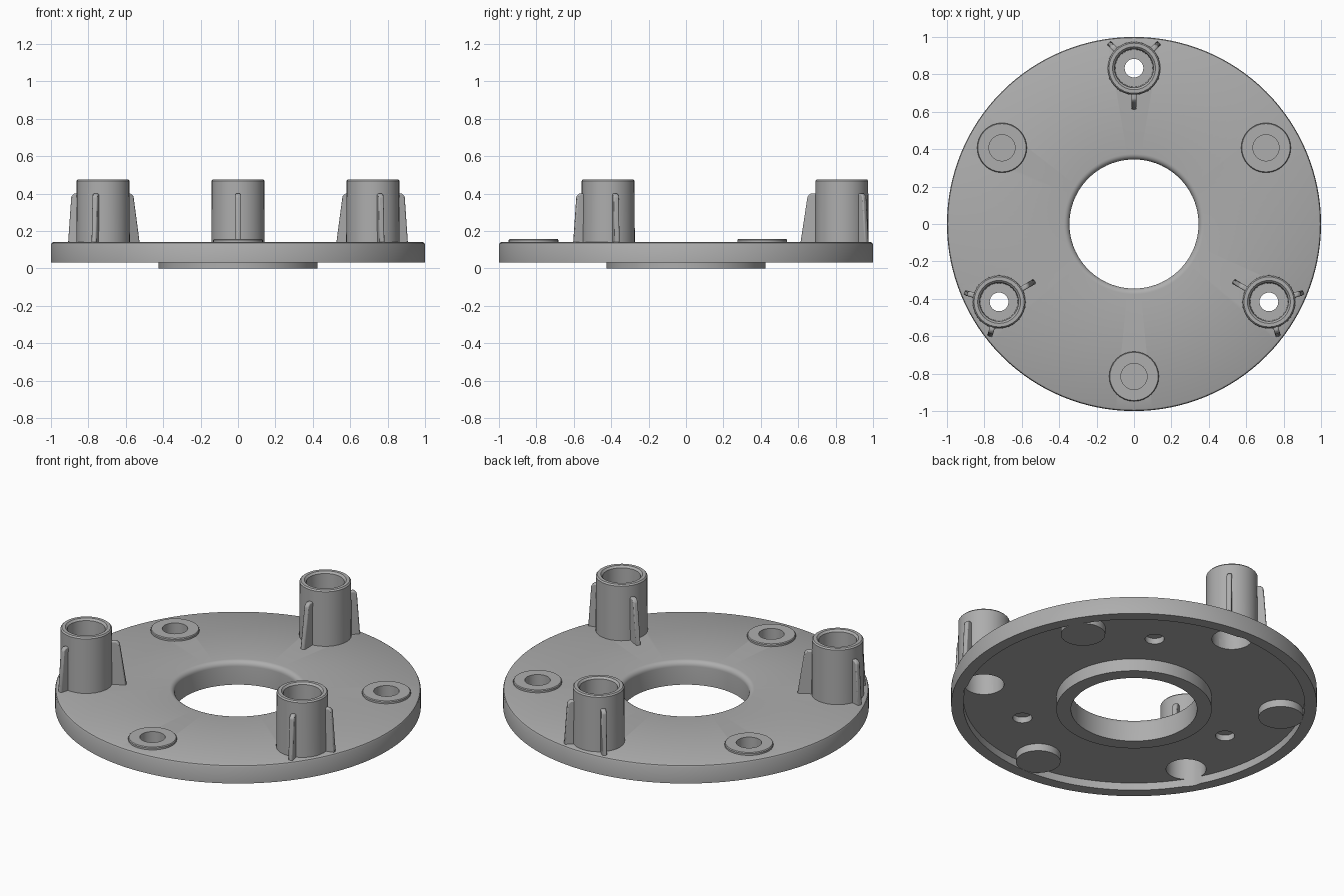
import bpy, bmesh, math
from mathutils import Matrix, Vector

cube = bpy.data.objects.get("Cube")
if cube:
    bpy.data.objects.remove(cube, do_unlink=True)

grey = bpy.data.materials.new("plain grey")
grey.use_nodes = True
tone = (0.42, 0.42, 0.42, 1)
grey.diffuse_color = tone
grey.node_tree.nodes["Principled BSDF"].inputs["Base Color"].default_value = tone


def finish(name, bm, matrix=Matrix()):
    bmesh.ops.recalc_face_normals(bm, faces=bm.faces)
    mesh = bpy.data.meshes.new(name)
    bm.to_mesh(mesh)
    bm.free()
    mesh.transform(matrix)
    mesh.materials.append(grey)
    obj = bpy.data.objects.new(name, mesh)
    bpy.context.collection.objects.link(obj)
    return obj


def smooth(obj):
    bpy.ops.object.select_all(action='DESELECT')
    obj.select_set(True)
    bpy.context.view_layer.objects.active = obj
    bpy.ops.object.shade_smooth_by_angle(angle=math.radians(30))


def lathe(name, profile, sides, matrix=Matrix()):
    """Revolve a closed (radius, height) outline around z."""
    bm = bmesh.new()
    verts = [bm.verts.new((r, 0, z)) for r, z in profile]
    edges = [bm.edges.new((verts[i - 1], v)) for i, v in enumerate(verts)]
    bmesh.ops.spin(bm, geom=verts + edges, cent=(0, 0, 0), axis=(0, 0, 1),
                   angle=math.tau, steps=sides)
    bmesh.ops.remove_doubles(bm, verts=bm.verts, dist=1e-4)
    bmesh.ops.dissolve_degenerate(bm, edges=bm.edges, dist=1e-5)
    return finish(name, bm, matrix)


def polar(radius, degrees):
    a = math.radians(degrees)
    return Vector((radius * math.cos(a), radius * math.sin(a), 0))


def cut(target, radius, low, high, place, sides=32):
    bm = bmesh.new()
    bmesh.ops.create_cone(bm, cap_ends=True, segments=sides, radius1=radius,
                          radius2=radius, depth=high - low)
    tool = finish("cutter", bm, Matrix.Translation(place + Vector((0, 0, (low + high) / 2))))
    tool.hide_render = True
    mod = target.modifiers.new("cut", 'BOOLEAN')
    mod.operation, mod.solver, mod.object = 'DIFFERENCE', 'EXACT', tool
    bpy.context.view_layer.objects.active = target
    bpy.ops.object.modifier_apply(modifier=mod.name)
    bpy.data.objects.remove(tool, do_unlink=True)


def rib(name, angle, base, top, centre):
    """Tapered fin standing against a post."""
    bm = bmesh.new()
    outline = [(0.12, 0.13), (base, 0.13), (top, 0.385), (top - 0.015, 0.4), (0.12, 0.4)]
    face = bm.faces.new([bm.verts.new((x, -0.014, z)) for x, z in outline])
    side = bmesh.ops.extrude_face_region(bm, geom=[face])["geom"]
    bmesh.ops.translate(bm, vec=(0, 0.028, 0),
                        verts=[g for g in side if isinstance(g, bmesh.types.BMVert)])
    obj = finish(name, bm, Matrix.Translation(centre) @ Matrix.Rotation(math.radians(angle), 4, 'Z'))
    bevel = obj.modifiers.new("soft edges", 'BEVEL')
    bevel.width, bevel.segments = 0.007, 2
    smooth(obj)


# Round plate: collar and recess below, rounded lip around the central hole
lip = [(0.375 - 0.03 * math.sin(t), 0.11 + 0.03 * math.cos(t))
       for t in [i * math.pi / 12 for i in range(7)]]
plate = lathe("round_plate", [
    (0.345, 0), (0.425, 0), (0.425, 0.075), (0.934, 0.075), (0.934, 0.03),
    (1, 0.03), (1, 0.128), (0.996, 0.136), (0.988, 0.14)] + lip, 128)

for i in range(3):
    turn = 120 * i
    post_at, pad_at = polar(0.833, 90 + turn), polar(0.815, 30 + turn)
    cut(plate, 0.11, -0.1, 0.3, post_at)
    cut(plate, 0.08, -0.1, 0.3, pad_at)
    cut(plate, 0.053, -0.1, 0.11, polar(0.65, 60 + turn), 24)

    # Hollow post with a drilled web inside
    post = lathe(f"post_{i + 1}", [
        (0.11, 0.13), (0.143, 0.13), (0.141, 0.468), (0.134, 0.476), (0.115, 0.476),
        (0.104, 0.465), (0.1, 0.3), (0.05, 0.3), (0.05, 0.26), (0.11, 0.26)],
        32, Matrix.Translation(post_at))
    smooth(post)

    # Inward fin is longer than the two outer ones
    for k, (offset, base, top) in enumerate([(180, 0.222, 0.183), (45, 0.192, 0.174),
                                             (-45, 0.192, 0.174)]):
        rib(f"post_{i + 1}_rib_{k + 1}", 90 + turn + offset, base, top, post_at)

    # Raised pad with a blind socket and a boss underneath
    pad = lathe(f"socket_pad_{i + 1}", [
        (0, 0.031), (0.122, 0.031), (0.122, 0.1), (0.133, 0.1), (0.133, 0.151),
        (0.129, 0.156), (0.07, 0.156), (0.07, 0.055), (0, 0.055)],
        32, Matrix.Translation(pad_at))
    smooth(pad)

smooth(plate)
